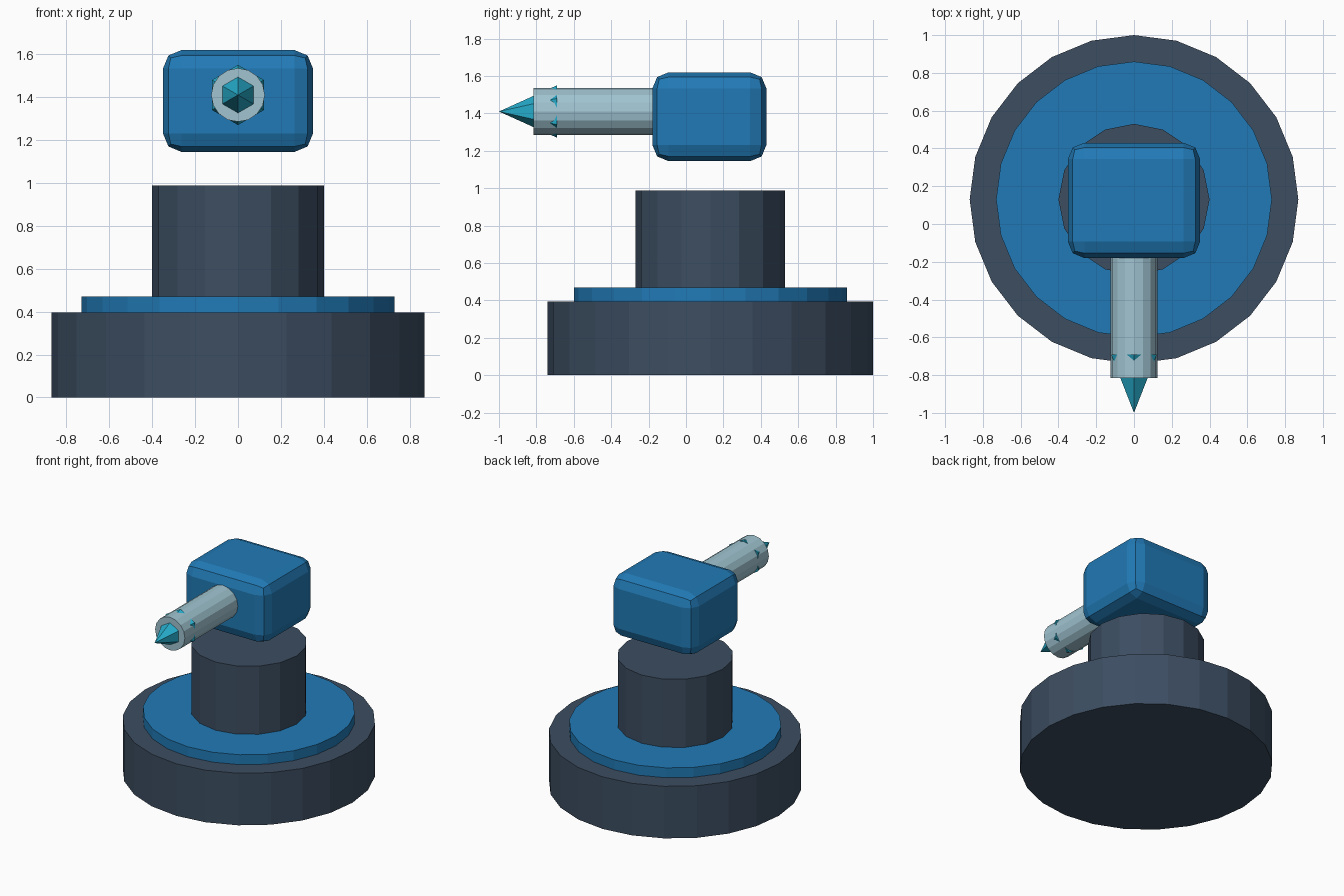
import bpy, math

if "Cube" in bpy.data.objects:
    bpy.data.objects.remove(bpy.data.objects["Cube"])


def material(name, r, g, b):
    """Flat colour given as 0-255 sRGB, stored linear."""
    lin = [c / 255 / 12.92 if c / 255 <= 0.04045 else ((c / 255 + 0.055) / 1.055) ** 2.4
           for c in (r, g, b)]
    m = bpy.data.materials.new(name)
    m.diffuse_color = (*lin, 1)
    m.use_nodes = True
    m.node_tree.nodes["Principled BSDF"].inputs["Base Color"].default_value = m.diffuse_color
    return m


SLATE = material("dark slate", 60, 77, 97)
BLUE = material("blue", 33, 122, 182)
PALE = material("pale steel", 160, 196, 209)
CYAN = material("cyan", 38, 172, 203)

CY = 0.13      # turret axis
BZ = 1.41      # barrel height


def finish(name, mat):
    ob = bpy.context.object
    ob.name = name
    ob.data.materials.append(mat)
    return ob


def disc(name, mat, sides, radius, z0, z1):
    """Upright cylinder on the turret axis."""
    bpy.ops.mesh.primitive_cylinder_add(vertices=sides, radius=radius, depth=z1 - z0,
                                        location=(0, CY, (z0 + z1) / 2))
    return finish(name, mat)


# Pedestal: base, coloured ring and column
disc("base", SLATE, 24, 0.87, 0, 0.395)
disc("base_ring", BLUE, 24, 0.73, 0.395, 0.47)
disc("column", SLATE, 16, 0.40, 0.47, 0.987)

# Floating head with rounded edges
bpy.ops.mesh.primitive_cube_add(size=1, location=(0, 0.125, 1.382))
head = finish("head", BLUE)
head.scale = (0.70, 0.61, 0.475)
bpy.ops.object.transform_apply(location=False, rotation=False, scale=True)
bevel = head.modifiers.new("rounding", 'BEVEL')
bevel.width = 0.087
bevel.segments = 2

# Barrel pointing to the front
y0, y1 = -0.815, -0.14
bpy.ops.mesh.primitive_cylinder_add(vertices=16, radius=0.125, depth=y1 - y0,
                                    location=(0, (y0 + y1) / 2, BZ),
                                    rotation=(math.pi / 2, 0, 0))
finish("barrel", PALE)

# Six-sided tip; its wide corners poke out through the barrel wall
y0, y1 = -1.0, -0.69
bpy.ops.mesh.primitive_cone_add(vertices=6, radius1=0.14, radius2=0, depth=y1 - y0,
                                location=(0, (y0 + y1) / 2, BZ),
                                rotation=(math.pi / 2, 0, 0))
finish("barrel_tip", CYAN)
